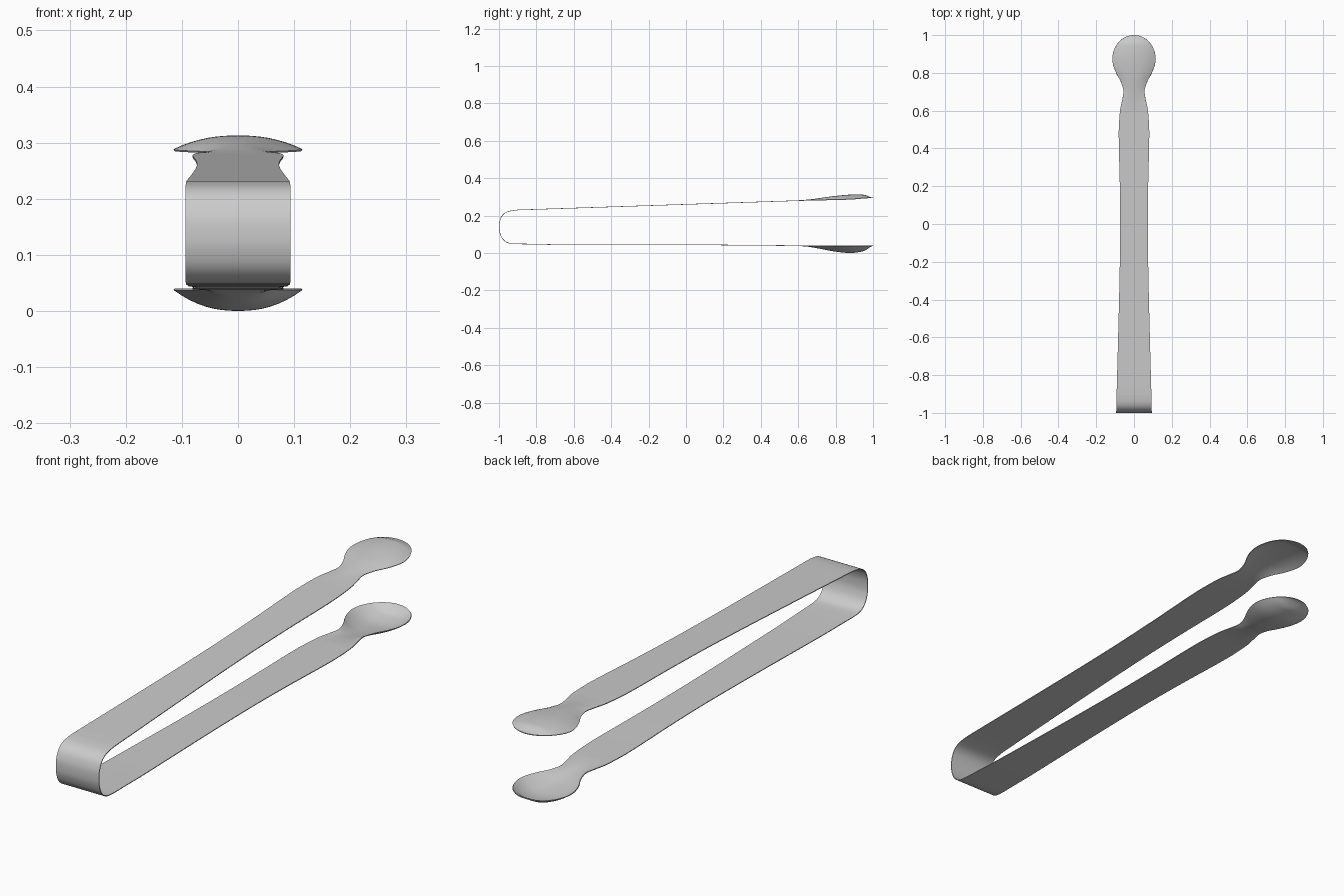
import bpy, bmesh, math

if "Cube" in bpy.data.objects:
    bpy.data.objects.remove(bpy.data.objects["Cube"])

THICK = 0.003
ACROSS = 16


def curve(table, t):
    """Smooth interpolation of (position, value) pairs, without overshoot."""
    def slope(i):
        if i == 0 or i == len(table) - 1:
            return 0.0
        a = (table[i][1] - table[i-1][1]) / (table[i][0] - table[i-1][0])
        b = (table[i+1][1] - table[i][1]) / (table[i+1][0] - table[i][0])
        return 0.0 if a * b <= 0 else 2 * a * b / (a + b)
    t = min(max(t, table[0][0]), table[-1][0])
    for i in range(len(table) - 1):
        (x0, v0), (x1, v1) = table[i], table[i + 1]
        if t <= x1:
            h = x1 - x0
            s = (t - x0) / h
            return (v0 * (2*s**3 - 3*s**2 + 1) + slope(i) * h * (s**3 - 2*s**2 + s)
                    + v1 * (3*s**2 - 2*s**3) + slope(i + 1) * h * (s**3 - s**2))


# Half width of the strip, and depth of the spoon bowl, along y
WIDTH = [(-1.0, 0.094), (-0.9, 0.092), (-0.6, 0.084), (-0.2, 0.075), (0.0, 0.073),
         (0.2, 0.075), (0.48, 0.081), (0.6, 0.074), (0.65, 0.064), (0.7, 0.055),
         (0.75, 0.068), (0.8, 0.094), (0.84, 0.109), (0.87, 0.114)]
BOWL = [(0.58, 0.0), (0.65, 0.004), (0.7, 0.012), (0.8, 0.030), (0.88, 0.037),
        (0.95, 0.027), (1.0, 0.0)]
LOWER = [(-0.9, 0.0485), (-0.7, 0.045), (0.0, 0.044), (0.6, 0.0395), (1.0, 0.0385)]
UPPER = [(-0.9, 0.230), (0.6, 0.280), (0.87, 0.2865), (1.0, 0.295)]


def half_width(y):
    if y <= 0.87:
        return curve(WIDTH, y)
    return 0.114 * math.sqrt(max(0.0, 1 - ((y - 0.87) / 0.13) ** 2)) + 0.0005


def upper_z(y):
    if y < 0.6:
        return 0.230 + (y + 0.9) / 1.5 * 0.05
    return curve(UPPER, y)


def catmull(pts, n):
    out = []
    for i in range(1, len(pts) - 2):
        p = pts[i-1:i+3]
        for k in range(n):
            t = k / n
            out.append(tuple(0.5 * (2*b + (c - a)*t + (2*a - 5*b + 4*c - d)*t*t
                             + (3*b - a - 3*c + d)*t**3) for a, b, c, d in zip(*p)))
    return out


# Stations along one arm, denser at the spoon end
ys = [-0.9 + 1.45 * i / 24 for i in range(24)]
ys += [0.55 + 0.32 * i / 28 for i in range(28)]
ys += [0.87 + 0.13 * math.sin(math.pi / 2 * i / 16) for i in range(17)]

# Path: lower tip, lower arm, rounded bend, upper arm, upper tip
bend = [(-0.86, 0.0475), (-0.9, 0.0485), (-0.95, 0.054), (-0.98, 0.075), (-0.995, 0.108),
        (-0.9985, 0.14), (-0.995, 0.172), (-0.98, 0.203), (-0.95, 0.222),
        (-0.9, 0.230), (-0.86, 0.2313)]
path = [(y, curve(LOWER, y), -1.0) for y in reversed(ys)]
path += [(y, z, 0.0) for y, z in catmull(bend, 5)[1:]]
path += [(y, upper_z(y), 0.64) for y in ys]

# Sweep the strip, dishing the cross-section at the spoon ends
bm = bmesh.new()
rows = []
for y, z, dish in path:
    w = half_width(y)
    d = dish * curve(BOWL, y)
    rows.append([bm.verts.new((w * u, y, z + d * (1 - abs(u) ** 2.3)))
                 for u in (2 * j / ACROSS - 1 for j in range(ACROSS + 1))])
for a, b in zip(rows, rows[1:]):
    for j in range(ACROSS):
        bm.faces.new((a[j], a[j+1], b[j+1], b[j]))
bmesh.ops.recalc_face_normals(bm, faces=bm.faces)
mesh = bpy.data.meshes.new("tongs")
bm.to_mesh(mesh)
bm.free()
tongs = bpy.data.objects.new("tongs", mesh)
bpy.context.collection.objects.link(tongs)

# Sheet metal thickness
solid = tongs.modifiers.new("thickness", 'SOLIDIFY')
solid.thickness = THICK
solid.offset = 0

bpy.context.view_layer.objects.active = tongs
tongs.select_set(True)
bpy.ops.object.modifier_apply(modifier="thickness")
bpy.ops.object.shade_smooth_by_angle(angle=math.radians(40))
